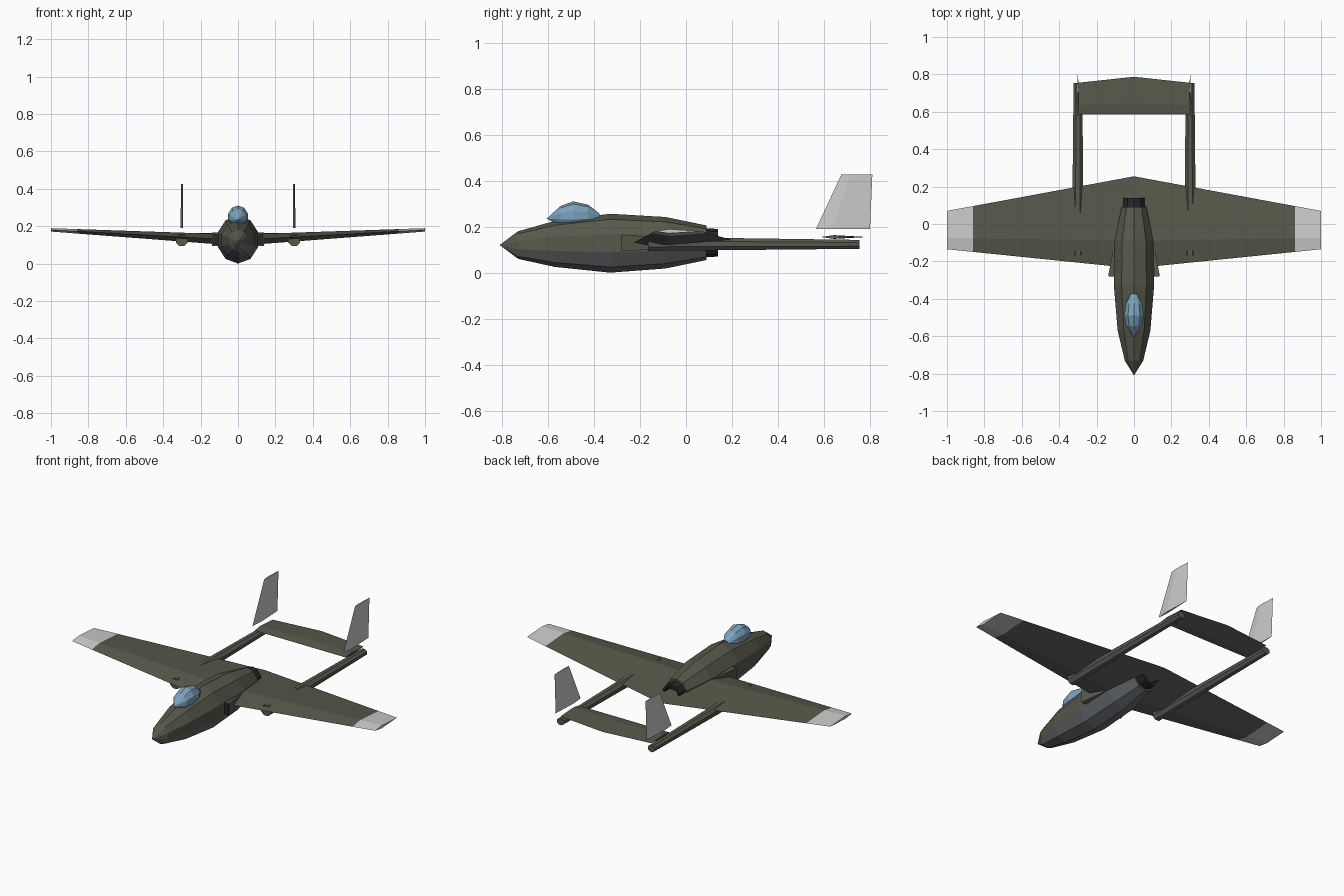
import bpy, bmesh
from math import sin, cos, pi

if "Cube" in bpy.data.objects:
    bpy.data.objects.remove(bpy.data.objects["Cube"])


def material(name, color):
    m = bpy.data.materials.new(name)
    m.diffuse_color = (*color, 1)
    m.use_nodes = True
    m.node_tree.nodes["Principled BSDF"].inputs["Base Color"].default_value = m.diffuse_color
    return m


OLIVE = material("olive", (0.095, 0.1, 0.07))
BELLY = material("belly_grey", (0.13, 0.14, 0.15))
BLACK = material("black", (0.02, 0.02, 0.022))
GLASS = material("glass", (0.2, 0.36, 0.5))


def loft(name, rings, mats=()):
    """Skin a list of point rings; a second material colours downward faces."""
    bm = bmesh.new()
    vs = [[bm.verts.new(p) for p in r] for r in rings]
    n = len(rings[0])
    for a, b in zip(vs, vs[1:]):
        for i in range(n):
            j = (i + 1) % n
            bm.faces.new((a[i], a[j], b[j], b[i]))
    bm.faces.new(vs[0])
    bm.faces.new(vs[-1])
    bmesh.ops.remove_doubles(bm, verts=bm.verts, dist=1e-5)
    bmesh.ops.recalc_face_normals(bm, faces=bm.faces)
    if len(mats) > 1:
        for f in bm.faces:
            f.material_index = int(f.normal.z < -0.3)
    me = bpy.data.meshes.new(name)
    bm.to_mesh(me)
    bm.free()
    for m in mats:
        me.materials.append(m)
    ob = bpy.data.objects.new(name, me)
    bpy.context.collection.objects.link(ob)
    return ob


def oval(y, cz, rx, rz, n, x=0.0, turn=0.0):
    return [(x + rx * sin(2 * pi * (i + turn) / n), y,
             cz + rz * cos(2 * pi * (i + turn) / n)) for i in range(n)]


def foil(x, front, back, z, t):
    """Diamond wing section with its crest at 30 percent chord."""
    mid = front + 0.3 * (back - front)
    return [(x, front, z), (x, mid, z + t), (x, back, z), (x, mid, z - t)]


# Fuselage: y, centre z, half width, half height
body = [(-0.81, 0.12, 1e-6, 1e-6), (-0.73, 0.12, 0.052, 0.06), (-0.57, 0.125, 0.092, 0.1),
        (-0.33, 0.128, 0.113, 0.128), (-0.09, 0.13, 0.108, 0.112), (0.09, 0.13, 0.07, 0.075)]
loft("fuselage", [oval(*s, 10) for s in body], (OLIVE, BELLY))
loft("exhaust", [oval(0.085, 0.13, 0.062, 0.063, 10), oval(0.14, 0.13, 0.058, 0.06, 10),
                 oval(0.14, 0.13, 0.045, 0.046, 10), oval(0.1, 0.13, 0.04, 0.04, 10)], (BLACK,))

# Canopy
dome = [(-0.605, 0.235, 1e-6, 1e-6), (-0.545, 0.245, 0.045, 0.045), (-0.49, 0.25, 0.055, 0.06),
        (-0.425, 0.248, 0.045, 0.047), (-0.375, 0.24, 0.018, 0.016)]
loft("canopy", [oval(*s, 10) for s in dome], (GLASS,))


# Wing with pale tips
def wing_section(x):
    a = abs(x)
    return foil(x, -0.237 + 0.102 * a, 0.255 - 0.185 * a, 0.125 + 0.055 * a, 0.03 - 0.021 * a)


loft("wing", [wing_section(x) for x in (-0.86, 0, 0.86)], (OLIVE, BELLY))

# Tailplane between the booms
loft("tailplane", [foil(-0.3, 0.585, 0.755, 0.155, 0.007), foil(0, 0.585, 0.787, 0.155, 0.008),
                   foil(0.3, 0.585, 0.755, 0.155, 0.007)], (OLIVE, BELLY))

for s, side in ((-1, "left"), (1, "right")):
    loft(side + "_wing_tip", [wing_section(s * 0.86), wing_section(s)])
    # Tail boom
    loft(side + "_boom", [oval(-0.165, 0.125, 0.035, 0.033, 8, 0.3 * s, 0.5),
                          oval(0.755, 0.123, 0.025, 0.021, 8, 0.3 * s, 0.5)], (OLIVE, BELLY))
    # Upright fin
    fin = []
    for z, front, back, t in ((0.19, 0.565, 0.80, 0.007), (0.426, 0.675, 0.81, 0.005)):
        mid = front + 0.3 * (back - front)
        fin.append([(0.3 * s, front, z), (0.3 * s + t, mid, z),
                    (0.3 * s, back, z), (0.3 * s - t, mid, z)])
    loft(side + "_fin", fin)
    # Air intake with a dark mouth
    box = []
    for y, x, z0, z1 in ((-0.278, 0.138, 0.093, 0.166), (-0.08, 0.1, 0.105, 0.15)):
        box.append([(s * 0.08, y, z0), (s * x, y, z0), (s * x, y, z1), (s * 0.08, y, z1)])
    loft(side + "_intake", box, (OLIVE, BELLY))
    mouth = [[(s * x, y, z) for x, z in ((0.1, 0.098), (0.134, 0.098), (0.134, 0.161), (0.1, 0.161))]
             for y in (-0.28, -0.27)]
    loft(side + "_intake_mouth", mouth, (BLACK,))
